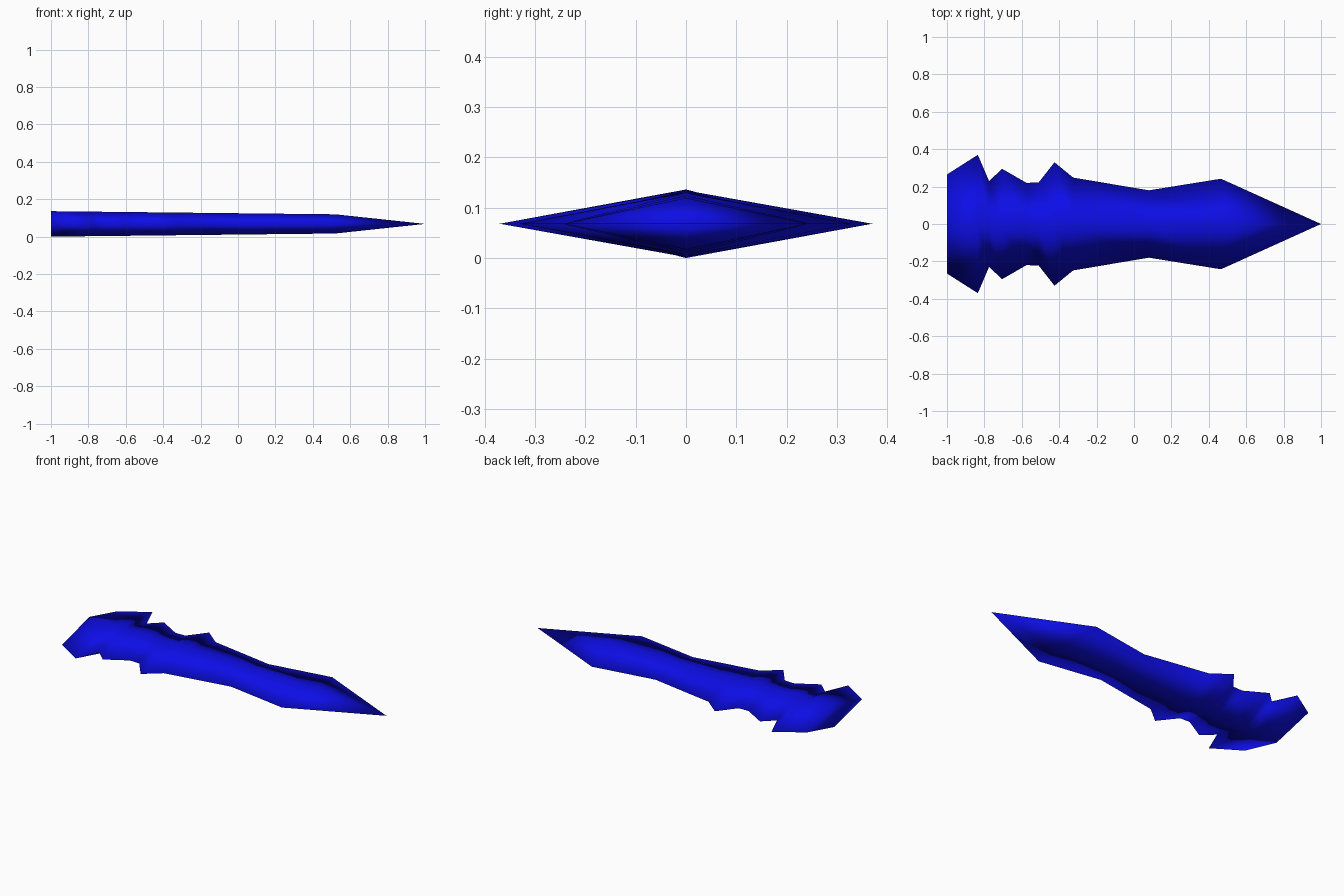
import bpy
import bmesh

cube = bpy.data.objects.get("Cube")
if cube:
    bpy.data.objects.remove(cube, do_unlink=True)

# Single deep blue material
blue = bpy.data.materials.new("deep blue")
blue.use_nodes = True
blue.diffuse_color = (0.004, 0.004, 0.8, 1)
blue.node_tree.nodes["Principled BSDF"].inputs["Base Color"].default_value = blue.diffuse_color

# Half outline of the blade: (position along length, half width)
OUTLINE = [(-1, 0.265), (-0.835, 0.37), (-0.775, 0.23), (-0.705, 0.295),
           (-0.575, 0.22), (-0.51, 0.222), (-0.425, 0.33), (-0.325, 0.248),
           (0.08, 0.18), (0.465, 0.242)]
MID_Z = 0.068
SHOULDER_X = 0.52


def ridge_height(x):
    """Half thickness, tapering evenly from the rear to the shoulder."""
    return 0.068 - 0.011 * (x + 1)


# Diamond cross-sections joined along the length
bm = bmesh.new()
rings = []
for i, (x, width) in enumerate(OUTLINE):
    ridge_x = SHOULDER_X if i == len(OUTLINE) - 1 else x
    h = ridge_height(ridge_x)
    points = [(x, width, MID_Z), (ridge_x, 0, MID_Z + h),
              (x, -width, MID_Z), (ridge_x, 0, MID_Z - h)]
    rings.append([bm.verts.new(p) for p in points])

for a, b in zip(rings, rings[1:]):
    for j in range(4):
        k = (j + 1) % 4
        bm.faces.new((a[j], a[k], b[k], b[j]))

# Pointed tip and flat rear cap
tip = bm.verts.new((1, 0, MID_Z))
for j in range(4):
    bm.faces.new((rings[-1][j], rings[-1][(j + 1) % 4], tip))
bm.faces.new(rings[0])

bmesh.ops.recalc_face_normals(bm, faces=bm.faces)
for face in bm.faces:
    face.smooth = True

mesh = bpy.data.meshes.new("blade")
bm.to_mesh(mesh)
bm.free()
mesh.materials.append(blue)
blade = bpy.data.objects.new("blade", mesh)
bpy.context.collection.objects.link(blade)
